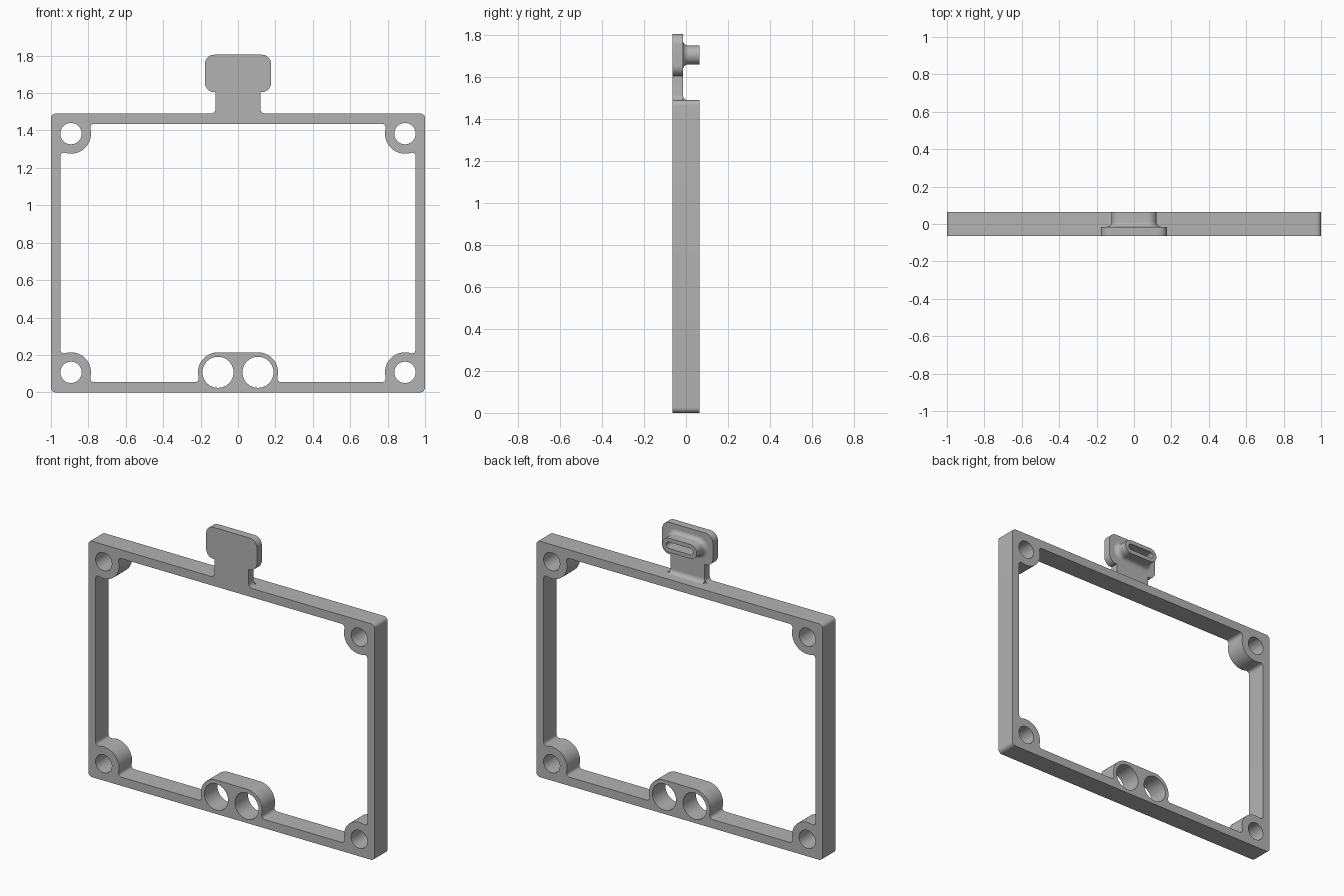
import bpy, bmesh
from math import sin, cos, pi, atan2, sqrt, radians

if "Cube" in bpy.data.objects:
    bpy.data.objects.remove(bpy.data.objects["Cube"])

grey = bpy.data.materials.new("plain grey")
grey.use_nodes = True
GREY = (0.45, 0.45, 0.45, 1)
grey.diffuse_color = GREY
grey.node_tree.nodes["Principled BSDF"].inputs["Base Color"].default_value = GREY

HALF = 0.065            # half depth of the frame
TOP = 1.49              # height of the frame
IN_X, IN_LOW = 0.95, 0.055
BOSS, FILLET = 0.107, 0.02
MID = TOP / 2


def arc(cx, cy, r, a0, a1, n=10):
    """Points on an arc, angles in degrees."""
    return [(cx + r * cos(radians(a0 + (a1 - a0) * i / n)),
             cy + r * sin(radians(a0 + (a1 - a0) * i / n))) for i in range(n + 1)]


def direction(a, b):
    return (atan2(b[1] - a[1], b[0] - a[0]) * 180 / pi) % 360


def mirror_x(pts):
    return [(-x, y) for x, y in reversed(pts)]


def mirror_z(pts):
    return [(x, 2 * MID - y) for x, y in reversed(pts)]


def round_rect(x0, x1, z0, z1, r):
    return (arc(x0 + r, z0 + r, r, 180, 270) + arc(x1 - r, z0 + r, r, 270, 360)
            + arc(x1 - r, z1 - r, r, 0, 90) + arc(x0 + r, z1 - r, r, 90, 180))


def finish(obj):
    bm = bmesh.new()
    bm.from_mesh(obj.data)
    bmesh.ops.remove_doubles(bm, verts=bm.verts, dist=1e-5)
    bmesh.ops.recalc_face_normals(bm, faces=bm.faces)
    bm.to_mesh(obj.data)
    bm.free()
    obj.data.materials.clear()
    obj.data.materials.append(grey)
    bpy.ops.object.select_all(action='DESELECT')
    bpy.context.view_layer.objects.active = obj
    obj.select_set(True)
    bpy.ops.object.shade_smooth_by_angle(angle=radians(35))


def plate(name, loops, half, location=(0, 0, 0), rotation=(pi / 2, 0, 0)):
    """Extruded flat shape; inner loops become holes."""
    cu = bpy.data.curves.new(name, 'CURVE')
    cu.dimensions, cu.fill_mode, cu.extrude = '2D', 'BOTH', half
    for pts in loops:
        sp = cu.splines.new('POLY')
        sp.points.add(len(pts) - 1)
        for p, (x, y) in zip(sp.points, pts):
            p.co = (x, y, 0, 1)
        sp.use_cyclic_u = True
    obj = bpy.data.objects.new(name, cu)
    bpy.context.collection.objects.link(obj)
    obj.location, obj.rotation_euler = location, rotation
    bpy.ops.object.select_all(action='DESELECT')
    bpy.context.view_layer.objects.active = obj
    obj.select_set(True)
    bpy.ops.object.convert(target='MESH')
    finish(bpy.context.view_layer.objects.active)


# Opening: one screw boss corner, blended into both walls
reach = BOSS + FILLET
corner = (-0.893, BOSS)
side = (-IN_X + FILLET, 0)
side = (side[0], corner[1] + sqrt(reach ** 2 - (side[0] - corner[0]) ** 2))
foot_z = IN_LOW + FILLET
foot_run = sqrt(reach ** 2 - (BOSS - foot_z) ** 2)
foot = (corner[0] + foot_run, foot_z)
boss_corner = (arc(*side, FILLET, 180, direction(side, corner), 6)
               + arc(*corner, BOSS, direction(corner, side),
                     direction(corner, foot) - 360, 24)[1:-1]
               + arc(*foot, FILLET, direction(foot, corner), 270, 6))

# Half of the twin-hole boss on the lower rail
twin = (-BOSS, BOSS)
heel = (twin[0] - foot_run, foot_z)
twin_half = (arc(*heel, FILLET, -90, direction(heel, twin), 6)
             + arc(*twin, BOSS, direction(twin, heel), 90, 18)[1:])

lower = boss_corner + twin_half
lower = lower + mirror_x(lower)
upper = mirror_z(boss_corner + mirror_x(boss_corner))
loops = [round_rect(-1, 1, 0, TOP, 0.025), lower + upper]
for s in (-1, 1):
    loops.append(arc(s * BOSS, BOSS, 0.083, 0, 350, 35))
    for z in (BOSS, TOP - BOSS):
        loops.append(arc(s * 0.893, z, 0.057, 0, 350, 35))
plate("frame", loops, HALF)

# Tab: flared neck and rounded head
right = (arc(0.145, TOP + 0.025, 0.025, 270, 180, 6)
         + [(0.12, 1.605)] + arc(0.127, 1.655, 0.05, 270, 360)
         + arc(0.127, 1.755, 0.05, 0, 90))
plate("tab", [right + mirror_x(right)], 0.025, (0, -0.04, 0))

# Fillet between the back of the neck and the top of the frame
plate("neck_fillet", [[(-0.015, TOP)] + arc(0.01, TOP + 0.025, 0.025, 270, 180, 6)],
      0.12, (0, 0, 0), (pi / 2, 0, pi / 2))

# Hollow oval stem on the back of the head
sections = [(0.01 - 0.025 * cos(a * pi / 12), 0.025 * (1 - sin(a * pi / 12)))
            for a in range(7)]
sections += [(HALF, 0), (HALF, -0.025), (-0.01, -0.025)]
bm = bmesh.new()
rings = []
for y, grow in sections:
    r = 0.045 + grow
    oval = arc(0.075, 1.705, r, -90, 90, 16) + arc(-0.075, 1.705, r, 90, 270, 16)
    rings.append([bm.verts.new((x, y, z)) for x, z in oval])
for a, b in zip(rings, rings[1:]):
    for i in range(len(a)):
        j = (i + 1) % len(a)
        bm.faces.new((a[i], a[j], b[j], b[i]))
bm.faces.new(rings[-1])
bm.faces.new(rings[0])
mesh = bpy.data.meshes.new("stem")
bm.to_mesh(mesh)
bm.free()
stem = bpy.data.objects.new("stem", mesh)
bpy.context.collection.objects.link(stem)
finish(stem)
